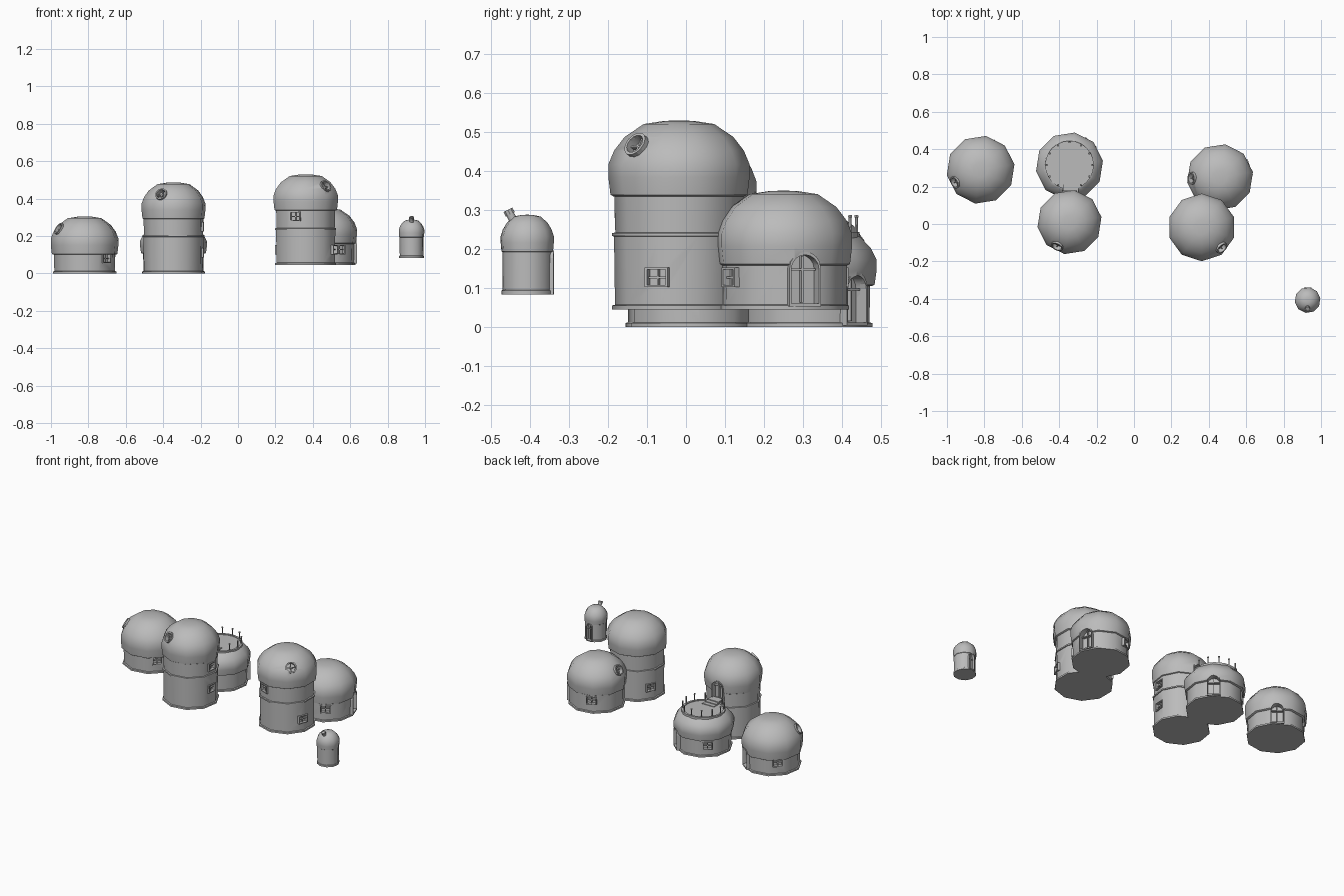
import bpy, bmesh
from math import sin, cos, pi, radians
from mathutils import Vector, Matrix

if "Cube" in bpy.data.objects:
    bpy.data.objects.remove(bpy.data.objects["Cube"], do_unlink=True)

grey = bpy.data.materials.new("plaster_grey")
grey.use_nodes = True
grey.diffuse_color = (0.5, 0.5, 0.5, 1)
grey.node_tree.nodes["Principled BSDF"].inputs["Base Color"].default_value = (0.5, 0.5, 0.5, 1)

SIDES = 10


def finish(name, bm):
    bmesh.ops.recalc_face_normals(bm, faces=bm.faces)
    mesh = bpy.data.meshes.new(name)
    bm.to_mesh(mesh)
    bm.free()
    mesh.materials.append(grey)
    ob = bpy.data.objects.new(name, mesh)
    bpy.context.collection.objects.link(ob)
    return ob


def smooth(ob, angle=45):
    bpy.ops.object.select_all(action='DESELECT')
    ob.select_set(True)
    bpy.context.view_layer.objects.active = ob
    bpy.ops.object.shade_smooth_by_angle(angle=radians(angle))


def lathe(name, profile, x, y, phase, sides=SIDES):
    """Closed turned solid from (radius, height) points, capped at both ends."""
    bm = bmesh.new()
    rings = []
    for r, z in profile:
        if r == 0:
            rings.append([bm.verts.new((x, y, z))] * sides)
        else:
            rings.append([bm.verts.new((x + r * cos(phase + 2 * pi * i / sides),
                                        y + r * sin(phase + 2 * pi * i / sides), z))
                          for i in range(sides)])
    for a, b in zip(rings, rings[1:]):
        for i in range(sides):
            j = (i + 1) % sides
            bm.faces.new(list(dict.fromkeys((a[i], a[j], b[j], b[i]))))
    for ring in (rings[0], rings[-1]):
        if ring[0] != ring[1]:
            bm.faces.new(ring)
    return finish(name, bm)


def prism(name, outline, d0, d1, m, hole=1.0):
    """Outline extruded along local z; hole > 1 makes a frame growing outward."""
    bm = bmesh.new()
    loops = [[bm.verts.new(m @ Vector((u * k, v * k, d))) for u, v in outline]
             for k, d in ((1, d0), (1, d1), (hole, d1), (hole, d0))]
    n = len(outline)
    if hole == 1:
        bm.verts.ensure_lookup_table()
        for loop in loops[2:]:
            for v in loop:
                bm.verts.remove(v)
        loops = loops[:2]
        for loop in loops:
            bm.faces.new(loop)
        pairs = [(0, 1)]
    else:
        pairs = [(0, 1), (1, 2), (2, 3), (3, 0)]
    for a, b in pairs:
        for i in range(n):
            j = (i + 1) % n
            bm.faces.new((loops[a][i], loops[a][j], loops[b][j], loops[b][i]))
    return finish(name, bm)


def rect(w, h, u=0, v=0):
    return [(u - w / 2, v - h / 2), (u + w / 2, v - h / 2),
            (u + w / 2, v + h / 2), (u - w / 2, v + h / 2)]


def arch(w, h):
    top = [(w / 2 * cos(pi * i / 8), h / 2 - w / 2 + w / 2 * sin(pi * i / 8)) for i in range(9)]
    return [(-w / 2, -h / 2), (w / 2, -h / 2)] + top


def circle(r, n=14):
    return [(r * cos(2 * pi * i / n), r * sin(2 * pi * i / n)) for i in range(n)]


def placed(x, y, z, r, az, el=0):
    n = Vector((cos(az) * cos(el), sin(az) * cos(el), sin(el)))
    u = Vector((-sin(az), cos(az), 0))
    m = Matrix((u, n.cross(u), n)).transposed().to_4x4()
    m.translation = (x + r * cos(az), y + r * sin(az), z)
    return m


def facet_radius(r, az, phase):
    half = pi / SIDES
    return r * cos(half) / cos((az - phase) % (2 * half) - half)


def opening(name, targets, outline, bars, m, depth=0.02, proud=0.007, hole=1.2):
    """Recess cut into the walls, with a raised frame and glazing bars."""
    cutter = prism("cutter", outline, -depth, 0.05, m)
    cutter.hide_render = True
    for ob in targets:
        mod = ob.modifiers.new("cut", 'BOOLEAN')
        mod.operation, mod.solver, mod.object = 'DIFFERENCE', 'EXACT', cutter
        graph = bpy.context.evaluated_depsgraph_get()
        cut = bpy.data.meshes.new_from_object(ob.evaluated_get(graph))
        ob.modifiers.clear()
        ob.data = cut
    bpy.data.objects.remove(cutter, do_unlink=True)
    prism(name + "_frame", outline, -depth, proud, m, hole)
    for i, bar in enumerate(bars):
        prism(f"{name}_bar_{i}", bar, -depth, -depth * 0.35, m)


def building(name, x, y, z0, eave, top, radius, wall, turn, ring=None,
             windows=(), doors=(), porthole=None, flat=False):
    phase = radians(turn)
    w = radius * wall
    # wall with a foot flange and, on towers, a belt between the storeys
    profile = [(w * 1.03, z0), (w * 1.03, z0 + 0.01), (w * 0.985, z0 + 0.012)]
    if ring:
        profile += [(w, ring - 0.005), (w * 1.03, ring - 0.004),
                    (w * 1.03, ring + 0.004), (w * 0.98, ring + 0.005)]
    profile.append((w, eave + 0.02))
    body = lathe(name + "_wall", profile, x, y, phase)
    # swollen roof, overhanging the wall
    h = top - eave
    steps = [(0.93, 0), (0.97, 0.02), (1, 0.25), (1, 0.42), (0.92, 0.6), (0.77, 0.78)]
    steps += [(0.7, 0.82)] if flat else [(0.5, 0.95), (0.22, 0.99), (0, 1)]
    roof = lathe(name + "_roof", [(radius * a, eave + h * b) for a, b in steps], x, y, phase)
    both = [body, roof]
    for i, (az, z) in enumerate(windows):
        a = radians(az)
        m = placed(x, y, z, facet_radius(w, a, phase), a)
        opening(f"{name}_window_{i}", [body], rect(0.05, 0.04),
                [rect(0.005, 0.04), rect(0.05, 0.005)], m, 0.015, 0.006, 1.25)
    for i, (az, z, wide, tall) in enumerate(doors):
        a = radians(az)
        m = placed(x, y, z + tall / 2, facet_radius(w, a, phase), a)
        opening(f"{name}_door_{i}", both, arch(wide, tall),
                [rect(wide * 0.06, tall * 0.95), rect(wide * 0.95, tall * 0.04, 0, tall * 0.2)],
                m, wide * 0.35, wide * 0.16, 1.13)
    if porthole is not None:
        a = radians(porthole)
        m = placed(x, y, eave + h * 0.67, facet_radius(radius * 0.865, a, phase), a, radians(32))
        opening(name + "_porthole", [roof], circle(0.026),
                [rect(0.005, 0.05), rect(0.05, 0.005)], m, 0.018, 0.008, 1.3)
    for ob in both:
        smooth(ob)


# the dwellings
building("west_hut", -0.82, 0.29, 0, 0.1, 0.305, 0.183, 0.91, 9,
         windows=[(-43, 0.08), (137, 0.08)], doors=[(53, 0.012, 0.07, 0.12)], porthole=206)
building("west_tower", -0.345, 0.01, 0, 0.29, 0.487, 0.173, 0.94, 9, ring=0.2,
         windows=[(-3, 0.11), (-3, 0.25)], doors=[(90, 0.245, 0.07, 0.115)], porthole=243)
building("terrace_house", -0.345, 0.31, 0, 0.105, 0.265, 0.181, 0.91, 9,
         windows=[(133, 0.07)], doors=[(48, 0.012, 0.07, 0.12)], flat=True)
building("east_tower", 0.362, -0.018, 0.045, 0.335, 0.53, 0.181, 0.92, 18, ring=0.237,
         windows=[(-20, 0.127), (155, 0.127), (-111, 0.305)], porthole=-46)
building("east_hut", 0.46, 0.25, 0.045, 0.158, 0.35, 0.178, 0.93, 9,
         windows=[(-58, 0.127), (113, 0.127)], doors=[(19, 0.06, 0.075, 0.125)], porthole=182)
building("small_shelter", 0.928, -0.407, 0.083, 0.192, 0.288, 0.069, 0.94, 9,
         doors=[(88, 0.09, 0.035, 0.1)])

# terrace floor, curb and railing posts
tx, ty, tz = -0.345, 0.315, 0.235
lathe("terrace_floor", [(0.13, tz - 0.02), (0.13, tz + 0.008), (0.117, tz + 0.008),
                        (0.117, tz + 0.003), (0, tz + 0.003)], tx, ty, 0, 24)
for i in range(11):
    a = radians(-60 + i * 30)
    px, py = tx + 0.122 * cos(a), ty + 0.122 * sin(a)
    smooth(lathe(f"railing_post_{i}", [(0.004, tz), (0.004, tz + 0.045), (0.006, tz + 0.047),
                                       (0.005, tz + 0.052)], px, py, 0, 6))

# steps from the tower door down to the terrace
for i, (depth, high) in enumerate([(0.1, 0.242), (0.075, 0.247), (0.05, 0.252)]):
    m = Matrix.Translation((-0.34, 0.16 + depth / 2, 0))
    prism(f"terrace_step_{i}", rect(0.085 - i * 0.004, depth), tz - 0.015, high, m)

# slanted vent on the shelter roof
vent = placed(0.928, -0.407, 0.262, 0.03, radians(-90), radians(63))
smooth(prism("shelter_vent", circle(0.011, 10), 0, 0.038, vent))
prism("shelter_vent_rim", circle(0.009, 10), 0.03, 0.043, vent, 1.5)
